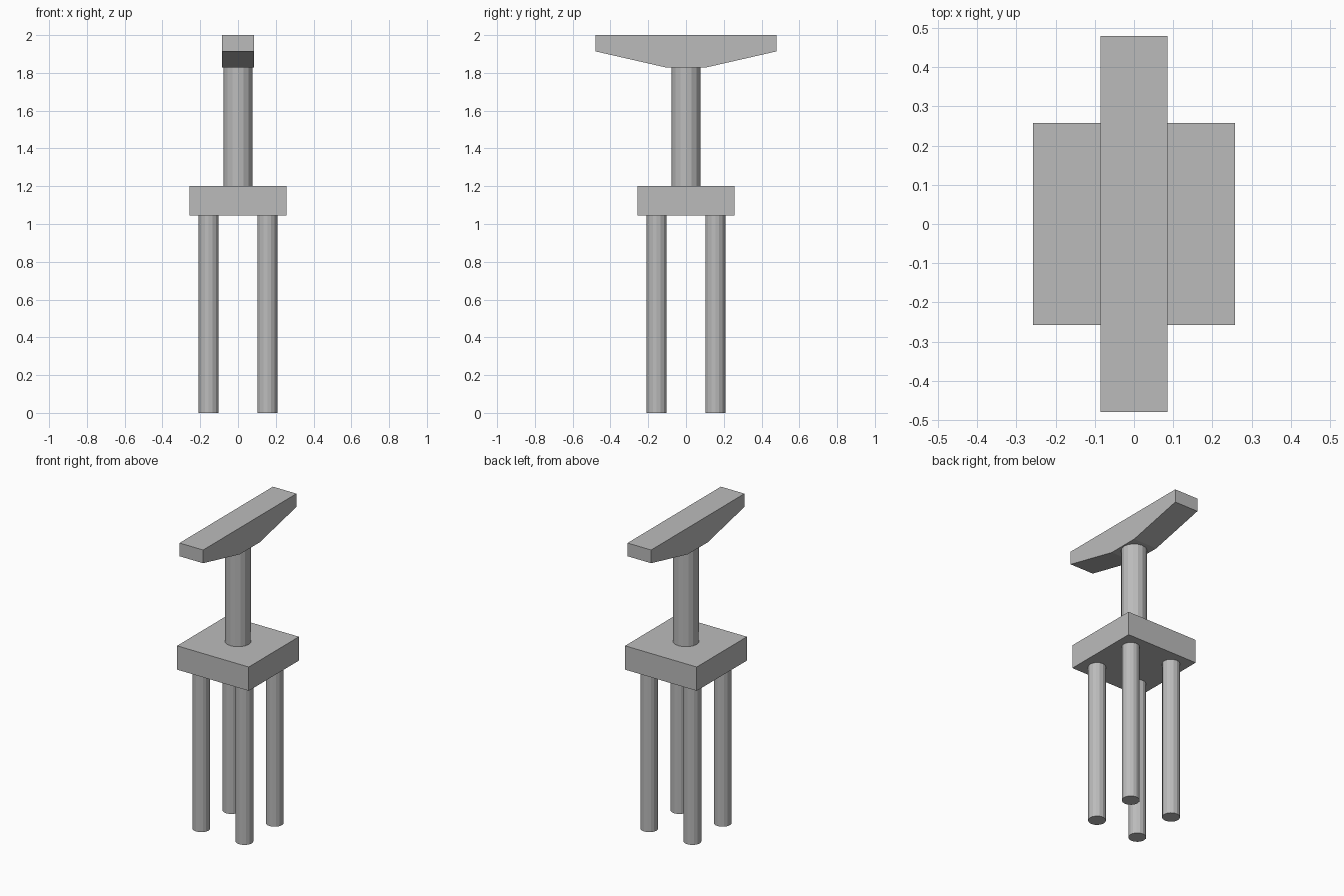
import bpy
import bmesh
from mathutils import Matrix

cube = bpy.data.objects.get("Cube")
if cube:
    bpy.data.objects.remove(cube, do_unlink=True)

# Single concrete colour
concrete = bpy.data.materials.new("concrete_grey")
concrete.use_nodes = True
GREY = (0.5, 0.5, 0.5, 1)
concrete.diffuse_color = GREY
concrete.node_tree.nodes["Principled BSDF"].inputs["Base Color"].default_value = GREY


def finish(name, bm):
    bmesh.ops.recalc_face_normals(bm, faces=bm.faces)
    mesh = bpy.data.meshes.new(name)
    bm.to_mesh(mesh)
    bm.free()
    mesh.materials.append(concrete)
    obj = bpy.data.objects.new(name, mesh)
    bpy.context.collection.objects.link(obj)
    return obj


def cylinder(name, x, y, radius, bottom, top, sides=16):
    bm = bmesh.new()
    bmesh.ops.create_cone(bm, cap_ends=True, segments=sides, radius1=radius,
                          radius2=radius, depth=top - bottom,
                          matrix=Matrix.Translation((x, y, (bottom + top) / 2)))
    return finish(name, bm)


def prism(name, profile, half_width):
    """Extrude a (y, z) profile symmetrically along x."""
    bm = bmesh.new()
    face = bm.faces.new([bm.verts.new((-half_width, y, z)) for y, z in profile])
    side = bmesh.ops.extrude_face_region(bm, geom=[face])
    verts = [v for v in side["geom"] if isinstance(v, bmesh.types.BMVert)]
    bmesh.ops.translate(bm, verts=verts, vec=(2 * half_width, 0, 0))
    return finish(name, bm)


BASE_Z, BASE_TOP, CAP_Z, CAP_END_Z, TOP = 1.045, 1.2, 1.828, 1.914, 2.0

# Four foundation piles
for x, side in ((-0.155, "right"), (0.155, "left")):
    for y, end in ((-0.155, "front"), (0.155, "back")):
        cylinder(f"{end}_{side}_pile", x, y, 0.053, 0, BASE_Z)

# Square footing slab on the piles
prism("footing_slab", [(-0.258, BASE_Z), (0.258, BASE_Z),
                       (0.258, BASE_TOP), (-0.258, BASE_TOP)], 0.258)

# Round column
cylinder("column", 0, 0, 0.077, BASE_TOP, CAP_Z)

# Crossbeam with tapered underside
prism("crossbeam", [(-0.103, CAP_Z), (0.103, CAP_Z), (0.48, CAP_END_Z),
                    (0.48, TOP), (-0.48, TOP), (-0.48, CAP_END_Z)], 0.085)
